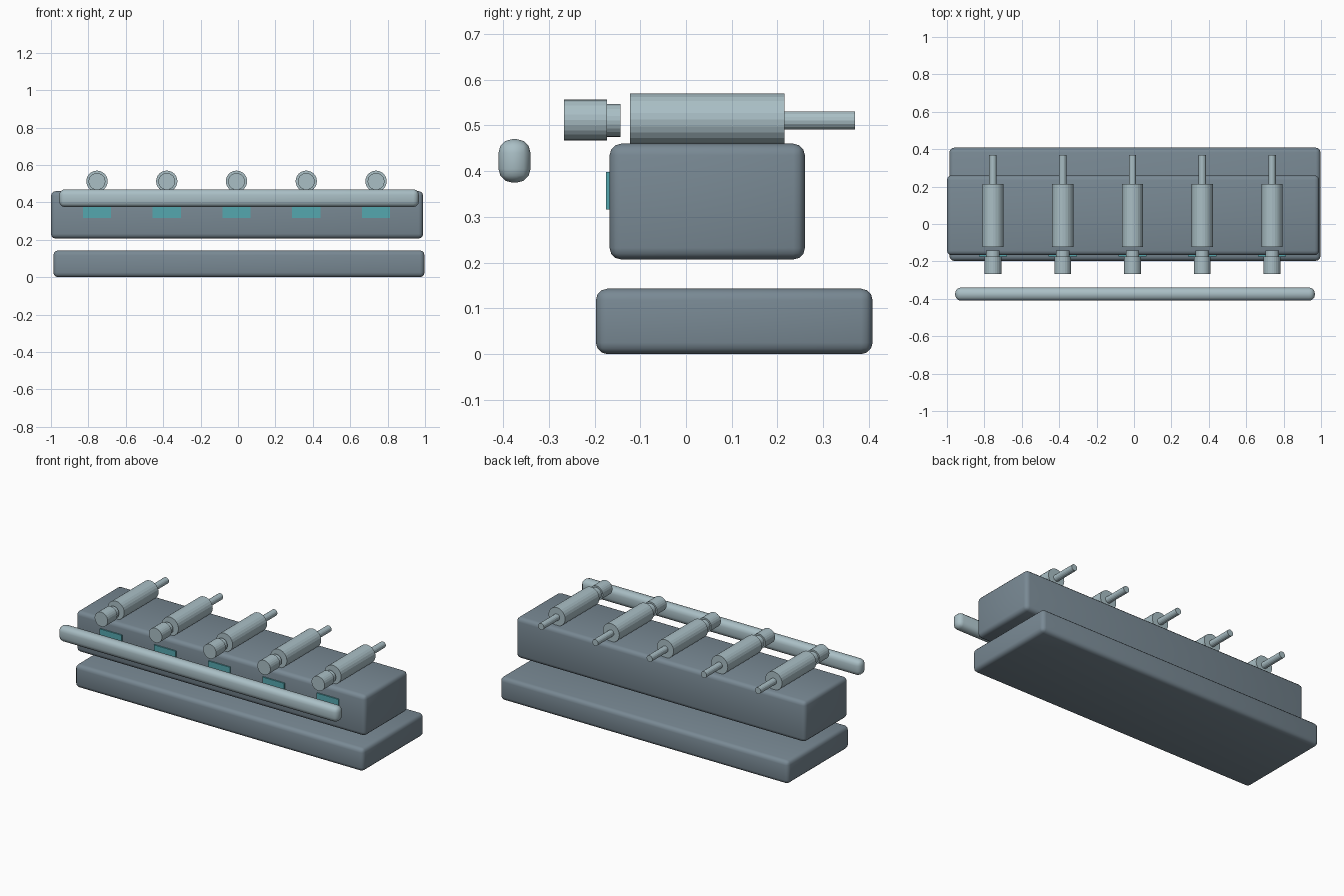
import bpy
import math

if "Cube" in bpy.data.objects:
    bpy.data.objects.remove(bpy.data.objects["Cube"])


def material(name, rgb):
    m = bpy.data.materials.new(name)
    m.diffuse_color = (*rgb, 1.0)
    m.use_nodes = True
    m.node_tree.nodes["Principled BSDF"].inputs["Base Color"].default_value = m.diffuse_color
    return m


SLATE = material("slate grey", (0.19, 0.25, 0.295))
PALE = material("pale blue grey", (0.40, 0.52, 0.56))
TEAL = material("teal", (0.09, 0.39, 0.43))


def box(name, low, high, mat, bevel=0.0):
    """Box between two corners, with optional rounded edges."""
    bpy.ops.mesh.primitive_cube_add(
        size=1, location=[(a + b) / 2 for a, b in zip(low, high)])
    ob = bpy.context.object
    ob.name = name
    ob.scale = [b - a for a, b in zip(low, high)]
    bpy.ops.object.transform_apply(location=False, rotation=False, scale=True)
    ob.data.materials.append(mat)
    if bevel:
        mod = ob.modifiers.new("rounded edges", 'BEVEL')
        mod.width = bevel
        mod.segments = 3
        bpy.ops.object.modifier_apply(modifier=mod.name)
        bpy.ops.object.shade_smooth_by_angle(angle=math.radians(35))
    return ob


def rod(name, x, z, radius, y0, y1, mat, sides=24):
    """Cylinder lying along y."""
    bpy.ops.mesh.primitive_cylinder_add(
        vertices=sides, radius=radius, depth=y1 - y0,
        location=(x, (y0 + y1) / 2, z), rotation=(math.pi / 2, 0, 0))
    ob = bpy.context.object
    ob.name = name
    ob.data.materials.append(mat)
    return ob


# Long blocks and front rail
box("base_slab", (-0.987, -0.197, 0.0), (0.997, 0.408, 0.143), SLATE, 0.025)
box("main_block", (-1.0, -0.167, 0.207), (0.99, 0.26, 0.46), SLATE, 0.025)
box("front_rail", (-0.956, -0.41, 0.375), (0.967, -0.34, 0.47), PALE, 0.03)

# Five repeated stations: barrel, rear shaft, neck, front knob, coloured plate
for i in range(5):
    x = -0.754 + 0.373 * i
    n = i + 1
    rod(f"barrel_{n}", x, 0.513, 0.057, -0.122, 0.215, PALE)
    rod(f"rear_shaft_{n}", x, 0.511, 0.02, 0.215, 0.37, PALE, 16)
    rod(f"neck_{n}", x, 0.511, 0.036, -0.173, -0.143, PALE)
    rod(f"front_knob_{n}", x, 0.512, 0.045, -0.267, -0.173, PALE)
    box(f"plate_{n}", (x - 0.075, -0.175, 0.316), (x + 0.075, -0.166, 0.398), TEAL)
